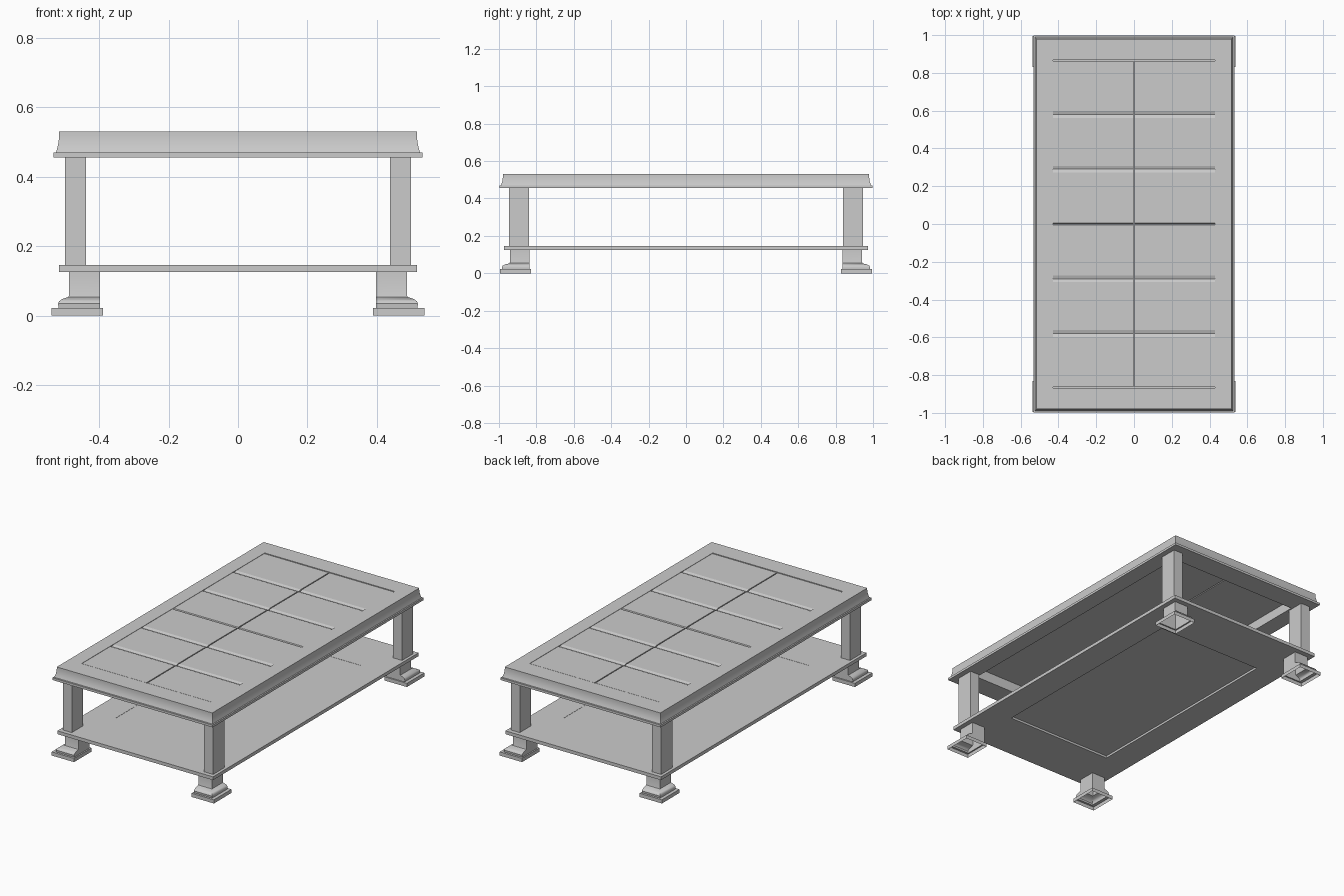
import bpy, bmesh, math

if "Cube" in bpy.data.objects:
    bpy.data.objects.remove(bpy.data.objects["Cube"])


def finish(name, bm, mirror=False, smooth=False):
    bmesh.ops.recalc_face_normals(bm, faces=bm.faces)
    mesh = bpy.data.meshes.new(name)
    bm.to_mesh(mesh)
    bm.free()
    ob = bpy.data.objects.new(name, mesh)
    bpy.context.collection.objects.link(ob)
    if smooth:
        bpy.ops.object.select_all(action='DESELECT')
        ob.select_set(True)
        bpy.context.view_layer.objects.active = ob
        bpy.ops.object.shade_smooth_by_angle(angle=math.radians(35))
    if mirror:
        m = ob.modifiers.new("Mirror", 'MIRROR')
        m.use_axis = (True, True, False)
        m.use_mirror_merge = False
    return ob


def loft(name, rings, mode="caps", mirror=False, smooth=False):
    """Skin rectangles (x0, x1, y0, y1, z); mode: caps, top (open below) or loop (frame)."""
    bm = bmesh.new()
    rows = [[bm.verts.new(p) for p in ((x0, y0, z), (x1, y0, z), (x1, y1, z), (x0, y1, z))]
            for x0, x1, y0, y1, z in rings]
    pairs = list(zip(rows, rows[1:]))
    if mode == "loop":
        pairs.append((rows[-1], rows[0]))
    for a, b in pairs:
        for i in range(4):
            j = (i + 1) % 4
            bm.faces.new((a[i], a[j], b[j], b[i]))
    if mode != "loop":
        bm.faces.new(rows[-1])
    if mode == "caps":
        bm.faces.new(rows[0])
    return finish(name, bm, mirror, smooth)


def centred(hx, hy, z):
    return (-hx, hx, -hy, hy, z)


# moulded table top frame, open in the middle
outer = [(0.0, 0.455), (0.0, 0.469), (0.007, 0.470), (0.010, 0.480),
         (0.013, 0.492), (0.015, 0.506), (0.016, 0.518), (0.016, 0.53)]
loft("top_frame",
     [centred(0.43, 0.867, 0.455)]
     + [centred(0.531 - d, 0.998 - d * 1.2, z) for d, z in outer]
     + [centred(0.43, 0.867, 0.53)], "loop", smooth=True)

# two thin top panels with shallow cross grooves
groove = [(-0.862, 0.528)]
for c in (-0.58, -0.29, 0.0, 0.29, 0.58):
    w = 0.006 if c == 0 else 0.018
    groove += [(c - w, 0.528), (c, 0.522), (c + w, 0.528)]
groove += [(0.862, 0.528), (0.862, 0.512), (-0.862, 0.512)]
for name, x0, x1 in (("left_top_panel", -0.43, -0.003), ("right_top_panel", 0.003, 0.43)):
    bm = bmesh.new()
    face = bm.faces.new([bm.verts.new((x0, y, z)) for y, z in groove])
    ext = bmesh.ops.extrude_face_region(bm, geom=[face], use_keep_orig=True)
    bmesh.ops.translate(bm, vec=(x1 - x0, 0, 0),
                        verts=[v for v in ext["geom"] if isinstance(v, bmesh.types.BMVert)])
    finish(name, bm)

# lower shelf: frame plus inset panel recessed from below
loft("shelf_frame", [centred(0.35, 0.66, 0.125), centred(0.515, 0.972, 0.125),
                     centred(0.515, 0.972, 0.145), centred(0.35, 0.66, 0.145)], "loop")
loft("shelf_panel", [centred(0.35, 0.66, 0.138), centred(0.35, 0.66, 0.144)])

# four posts between shelf and top
loft("legs", [(0.438, 0.498, 0.84, 0.946, z) for z in (0.145, 0.455)], mirror=True)

# four moulded feet: plinth, outward flare, block; hollow underneath
foot = [(0.389, 0.537, 0.83, 0.995, 0.0), (0.389, 0.537, 0.83, 0.995, 0.022)]
for d, z in ((0.030, 0.022), (0.031, 0.034), (0.028, 0.041), (0.020, 0.047),
             (0.008, 0.051), (0.001, 0.054), (0.0, 0.058), (0.0, 0.125)):
    foot.append((0.397, 0.487 + d, 0.838, 0.942 + d * 1.35, z))
loft("feet", foot, "top", mirror=True, smooth=True)
